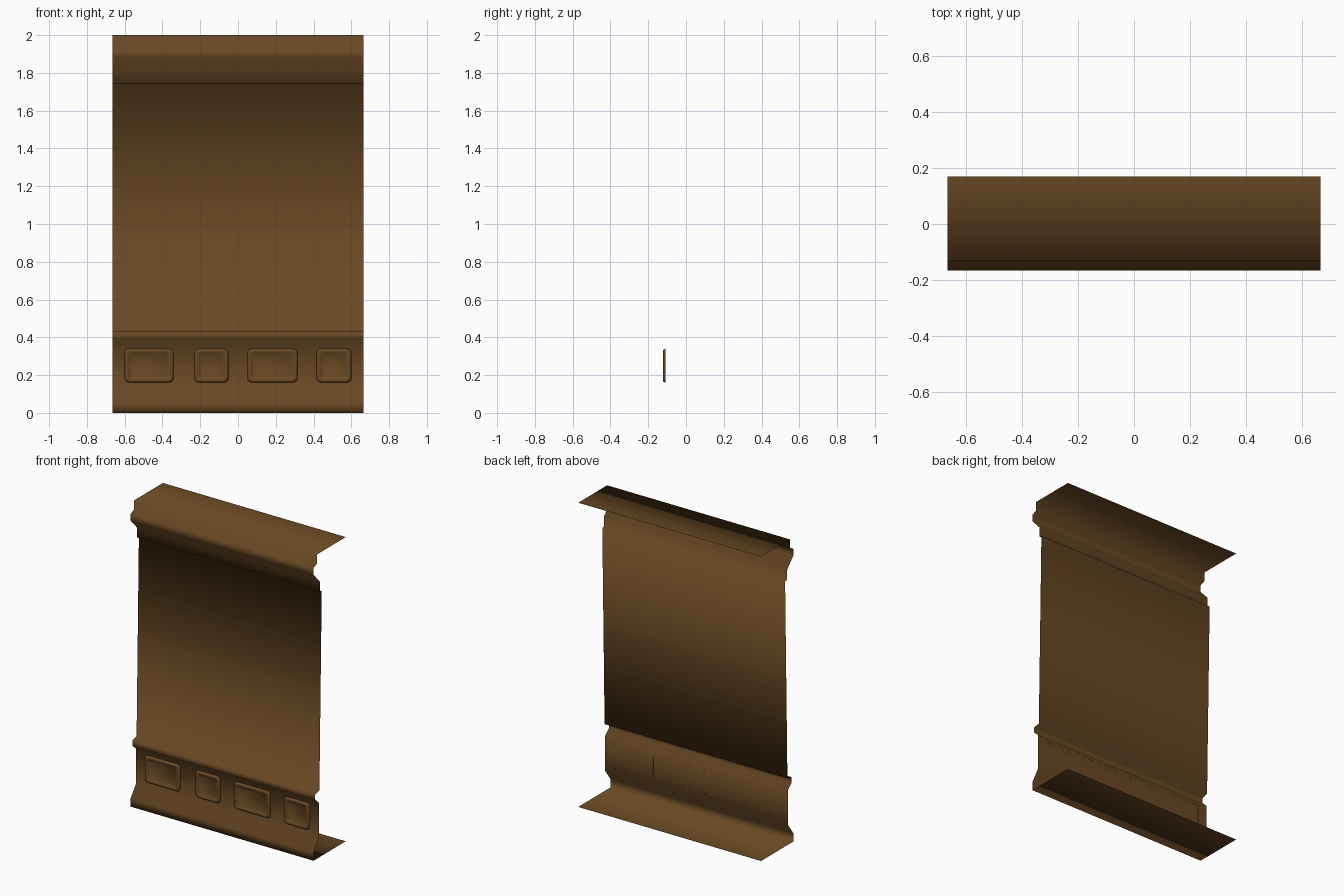
import bpy, math

if "Cube" in bpy.data.objects:
    bpy.data.objects.remove(bpy.data.objects["Cube"])

HALF = 0.665

mat = bpy.data.materials.new("brown_wood")
mat.diffuse_color = (0.14, 0.065, 0.017, 1)
mat.use_nodes = True
mat.node_tree.nodes["Principled BSDF"].inputs["Base Color"].default_value = mat.diffuse_color


def make(name, verts, faces):
    me = bpy.data.meshes.new(name)
    me.from_pydata(verts, [], faces)
    me.materials.append(mat)
    me.polygons.foreach_set("use_smooth", [True] * len(me.polygons))
    ob = bpy.data.objects.new(name, me)
    bpy.context.collection.objects.link(ob)
    return ob


# Wall sheet: open (y, z) profile swept along x, from bottom back to top back
profile = [
    (0.17, 0.0), (-0.165, 0.0), (-0.165, 0.055), (-0.11, 0.13),   # floor and skirting
    (-0.11, 0.36), (-0.148, 0.395), (-0.148, 0.43), (-0.104, 0.44),  # dado and rail
    (-0.08, 1.74), (-0.10, 1.745), (-0.10, 1.81),                 # tall panel, cornice
    (-0.165, 1.88), (-0.165, 1.925), (-0.13, 1.94),
    (-0.13, 2.0), (0.17, 2.0),                                    # top shelf
]
verts = [(x, y, z) for y, z in profile for x in (-HALF, HALF)]
faces = [(2 * i, 2 * i + 1, 2 * i + 3, 2 * i + 2) for i in range(len(profile) - 1)]
make("wall_sheet", verts, faces)


def rounded_loop(x0, x1, z0, z1, inset, y, steps=3):
    """Rounded rectangle, anticlockwise as seen from the front."""
    r = 0.024 - inset * 0.4
    x0, x1, z0, z1 = x0 + inset, x1 - inset, z0 + inset, z1 - inset
    corners = [(x1 - r, z0 + r, -90), (x1 - r, z1 - r, 0),
               (x0 + r, z1 - r, 90), (x0 + r, z0 + r, 180)]
    pts = []
    for cx, cz, a0 in corners:
        for k in range(steps + 1):
            a = math.radians(a0 + 90 * k / steps)
            pts.append((cx + r * math.cos(a), y, cz + r * math.sin(a)))
    return pts


# Decorative frames on the dado: raised rim around a flat field
rim = [(0.0, -0.1095), (0.006, -0.120), (0.012, -0.122),
       (0.020, -0.120), (0.028, -0.1125)]
for n, (x0, x1) in enumerate([(-0.6, -0.34), (-0.23, -0.05), (0.05, 0.315), (0.415, 0.6)]):
    verts, faces = [], []
    for inset, y in rim:
        verts += rounded_loop(x0, x1, 0.16, 0.34, inset, y)
    m = len(verts) // len(rim)
    for j in range(len(rim) - 1):
        for i in range(m):
            k = (i + 1) % m
            faces.append((j * m + i, j * m + k, (j + 1) * m + k, (j + 1) * m + i))
    faces.append(tuple(range((len(rim) - 1) * m, len(rim) * m)))
    make(f"dado_frame_{n + 1}", verts, faces)
